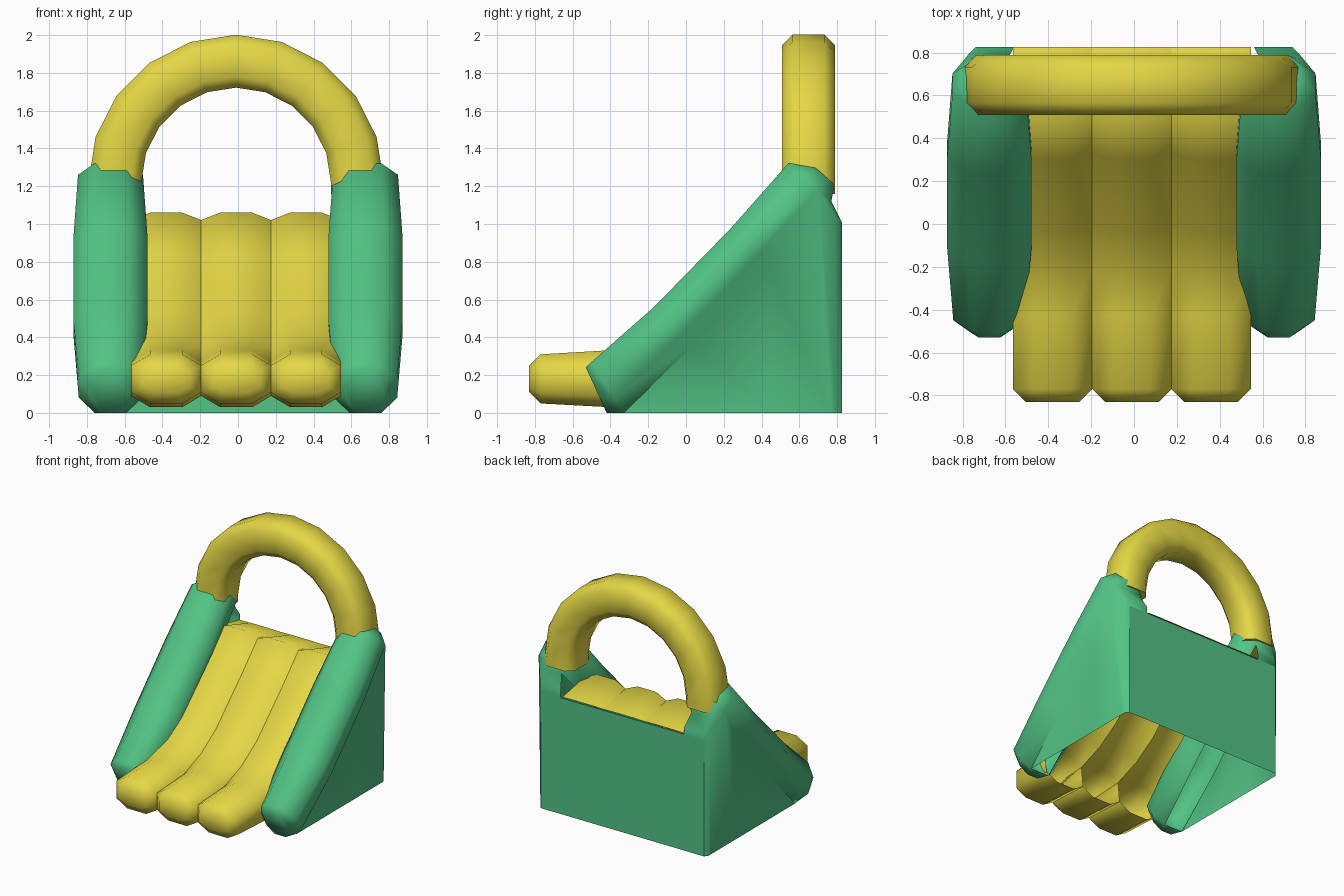
import bpy, math
from mathutils import Vector

if "Cube" in bpy.data.objects:
    bpy.data.objects.remove(bpy.data.objects["Cube"])


def material(name, rgb):
    m = bpy.data.materials.new(name)
    m.diffuse_color = (*rgb, 1)
    m.use_nodes = True
    m.node_tree.nodes["Principled BSDF"].inputs["Base Color"].default_value = m.diffuse_color
    return m


yellow = material("yellow", (0.78, 0.68, 0.06))
green = material("green", (0.085, 0.55, 0.235))


def make(name, verts, faces, mat, angle=62):
    me = bpy.data.meshes.new(name)
    me.from_pydata([tuple(v) for v in verts], [], faces)
    me.polygons.foreach_set("use_smooth", [True] * len(me.polygons))
    if angle < 180:
        me.set_sharp_from_angle(angle=math.radians(angle))
    me.materials.append(mat)
    ob = bpy.data.objects.new(name, me)
    bpy.context.collection.objects.link(ob)
    return ob


def loft(rings, keep=lambda i, j: True, end_cap=True):
    """Skin a list of equal rings; keep() chooses which side faces exist."""
    n = len(rings[0])
    verts = [v for r in rings for v in r]
    faces = [(i * n + j, i * n + (j + 1) % n, (i + 1) * n + (j + 1) % n, (i + 1) * n + j)
             for i in range(len(rings) - 1) for j in range(n) if keep(i, j)]
    faces.append(tuple(reversed(range(n))))
    if end_cap:
        faces.append(tuple(range(len(verts) - n, len(verts))))
    return verts, faces


def octagon(a, b):
    """Unit octagon: a = flat part across, b = flat part up."""
    return [(a, 1), (1, b), (1, -b), (a, -1), (-a, -1), (-1, -b), (-1, b), (-a, 1)]


def ring(x, hw, upper, lower, shape):
    """Section at x, between an upper and a lower (y, z) point."""
    u, l = Vector((x, *upper)), Vector((x, *lower))
    c, h = (u + l) / 2, (u - l) / 2
    return [c + Vector((hw * s, 0, 0)) + h * t for s, t in shape]


# Slide bed: three bulging strips, closed tubes only at the front lip
BED = [  # half width, edge height, upper, lower
    (0.125, 0.6, (-0.83, 0.25), (-0.83, 0.11)),
    (0.185, 0.55, (-0.77, 0.31), (-0.77, 0.05)),
    (0.185, 0.6, (-0.43, 0.33), (-0.40, 0.03)),
    (0.185, 0.6, (-0.22, 0.41), (-0.12, 0.14)),
    (0.185, 0.6, (-0.04, 0.53), (0.13, 0.30)),
    (0.185, 0.65, (0.30, 0.85), (0.47, 0.61)),
    (0.185, 0.72, (0.52, 1.06), (0.63, 0.78)),
    (0.185, 0.98, (0.825, 0.965), (0.825, 0.76)),
]
for k, side in enumerate(("left", "middle", "right")):
    x = -0.01 + (k - 1) * 0.37
    make("slide_strip_" + side,
         *loft([ring(x, w, u, l, octagon(0.46, b)) for w, b, u, l in BED],
               lambda i, j: i < 2 or j in (0, 6, 7), False), yellow)

# Side rails, open below, each with a fabric wall down to the ground and a rounded back corner
RAIL = [
    (0.10, (-0.53, 0.24), (-0.42, 0.00)),
    (0.168, (-0.50, 0.27), (-0.33, 0.00)),
    (0.197, (-0.17, 0.56), (0.04, 0.36)),
    (0.197, (0.24, 0.98), (0.44, 0.78)),
    (0.172, (0.54, 1.32), (0.77, 1.12)),
    (0.10, (0.66, 1.32), (0.785, 1.21)),
]
verts, faces = loft([ring(0.675, w, u, l, octagon(0.5, 0.4)) for w, u, l in RAIL],
                    lambda i, j: not (j == 3 and 1 <= i <= 3) and (i, j) != (3, 2))
g = len(verts)
verts += [(0.762, l[0], 0) for w, u, l in RAIL[1:5]]
c = len(verts)
verts += [(0.762, 0.80, 0), (0.765, 0.80, 1.03), (0.74, 0.825, 0), (0.74, 0.825, 1.01),
          (0.56, 0.825, 1.01), (0.56, 0.825, 0.955), (0.74, 0.825, 0.955)]
top = [11, 19, 27, 34]                       # outer bottom edge of the rail
for i in range(3):
    faces.append((top[i], g + i, g + i + 1, top[i + 1])[1 if i == 0 else 0:])
faces += [(26, 27, 34),                      # rail underside runs into the wall
          (34, g + 3, c, c + 1),             # wall end
          (c + 1, c, c + 2, c + 6, c + 3),   # rounded corner
          (34, c + 1, c + 3, 35), (35, c + 3, c + 4, 36),  # rail end to back wall
          (c + 3, c + 6, c + 5, c + 4)]
for side, s in (("left", -1), ("right", 1)):
    make("rail_and_wall_" + side, [(s * v[0], v[1], v[2]) for v in verts],
         [f if s > 0 else f[::-1] for f in faces], green, 180)

# Back wall
make("back_wall", [(-0.74, 0.825, 0), (0.74, 0.825, 0), (0.74, 0.825, 0.955), (-0.74, 0.825, 0.955)],
     [(3, 2, 1, 0)], green)

# Arch over the top
R, T, CZ = 0.642, 0.14, 1.22
path = [(0, -0.06)] + [(math.radians(18 * i), 0) for i in range(11)] + [(math.pi, -0.06)]
rings = []
for a, drop in path:
    out = Vector((math.cos(a), 0, math.sin(a)))
    mid = Vector((-0.01, 0.648, CZ + drop)) + out * R
    rings.append([mid + out * T * t + Vector((0, T * q, 0)) for q, t in octagon(0.6, 0.6)])
make("arch", *loft(rings), yellow)
